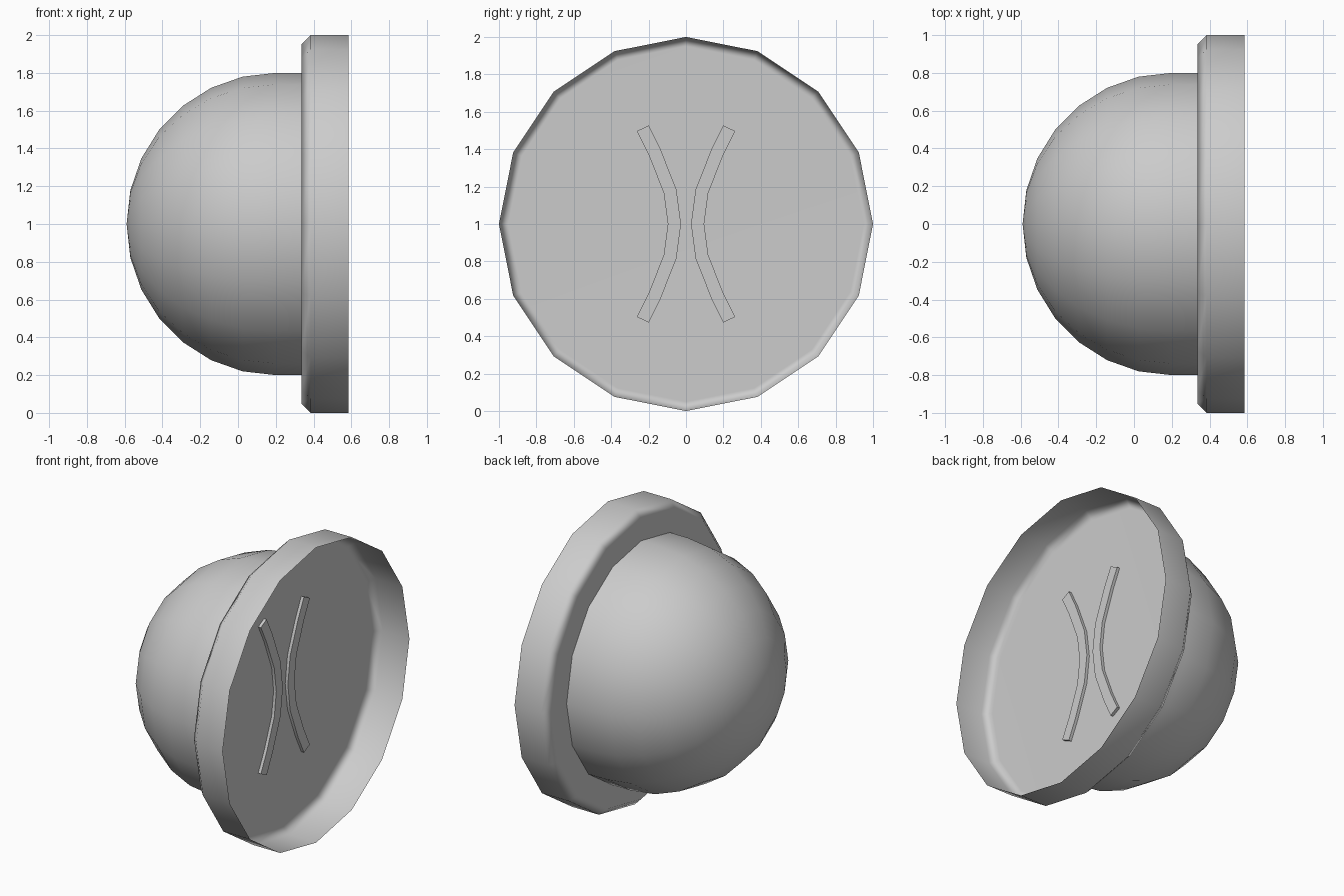
import bpy, bmesh, math
from mathutils import Vector

if "Cube" in bpy.data.objects:
    bpy.data.objects.remove(bpy.data.objects["Cube"])

SIDES = 16
FLOOR_X = 0.335


def finish(name, bm, angle=60, weighted=False):
    bmesh.ops.remove_doubles(bm, verts=bm.verts, dist=1e-5)
    bmesh.ops.recalc_face_normals(bm, faces=bm.faces)
    mesh = bpy.data.meshes.new(name)
    bm.to_mesh(mesh)
    bm.free()
    obj = bpy.data.objects.new(name, mesh)
    bpy.context.collection.objects.link(obj)
    bpy.ops.object.select_all(action='DESELECT')
    obj.select_set(True)
    bpy.context.view_layer.objects.active = obj
    bpy.ops.object.shade_smooth_by_angle(angle=math.radians(angle))
    if weighted:
        mod = obj.modifiers.new("even_shading", 'WEIGHTED_NORMAL')
        mod.keep_sharp = True
    return obj


def lathe(profile):
    """Spin (x, radius) points around the x axis at z = 1."""
    bm = bmesh.new()
    rings = []
    for x, r in profile:
        if r < 1e-6:
            rings.append([bm.verts.new((x, 0, 1))] * SIDES)
            continue
        rings.append([bm.verts.new((x, r * math.sin(math.tau * i / SIDES),
                                    1 + r * math.cos(math.tau * i / SIDES)))
                      for i in range(SIDES)])
    for a, b in zip(rings, rings[1:]):
        for i in range(SIDES):
            j = (i + 1) % SIDES
            bm.faces.new(list(dict.fromkeys((a[i], a[j], b[j], b[i]))))
    return bm, rings


# Rounded dome with a short straight collar
arc = [math.radians(90 * i / 7) for i in range(8)]
dome_profile = [(0.2 - 0.79 * math.cos(t), 0.8 * math.sin(t)) for t in arc]
bm, _ = lathe(dome_profile + [(FLOOR_X, 0.8)])
finish("dome", bm)

# Open shallow cup: flat floor, bevelled corner, thin straight wall
bm, rings = lathe([(FLOOR_X, 0.95), (0.385, 1.0), (0.585, 1.0)])
bm.faces.new(rings[0])
cup = finish("rim_cup", bm, weighted=True)

# Pair of curved raised strips on the cup floor
half = [(0.231, 0.512), (0.168, 0.385), (0.085, 0.175), (0.062, 0.0)]
path = [Vector(p) for p in half + [(y, -z) for y, z in half[-2::-1]]]
HALF_WIDTH = 0.035


def strip(name, side):
    bm = bmesh.new()
    sections = []
    for i, p in enumerate(path):
        d = (path[min(i + 1, len(path) - 1)] - path[max(i - 1, 0)]).normalized()
        n = Vector((-d.y, d.x)) * HALF_WIDTH
        corners = [(FLOOR_X - 0.01, p - n), (FLOOR_X + 0.02, p - n),
                   (FLOOR_X + 0.02, p + n), (FLOOR_X - 0.01, p + n)]
        sections.append([bm.verts.new((x, side * q.x, 1 + q.y))
                         for x, q in corners])
    for a, b in zip(sections, sections[1:]):
        for k in range(4):
            m = (k + 1) % 4
            bm.faces.new((a[k], a[m], b[m], b[k]))
    bm.faces.new(sections[0])
    bm.faces.new(sections[-1])
    finish(name, bm, 30)


for side, label in ((1, "back"), (-1, "front")):
    strip(f"curved_strip_{label}", side)
